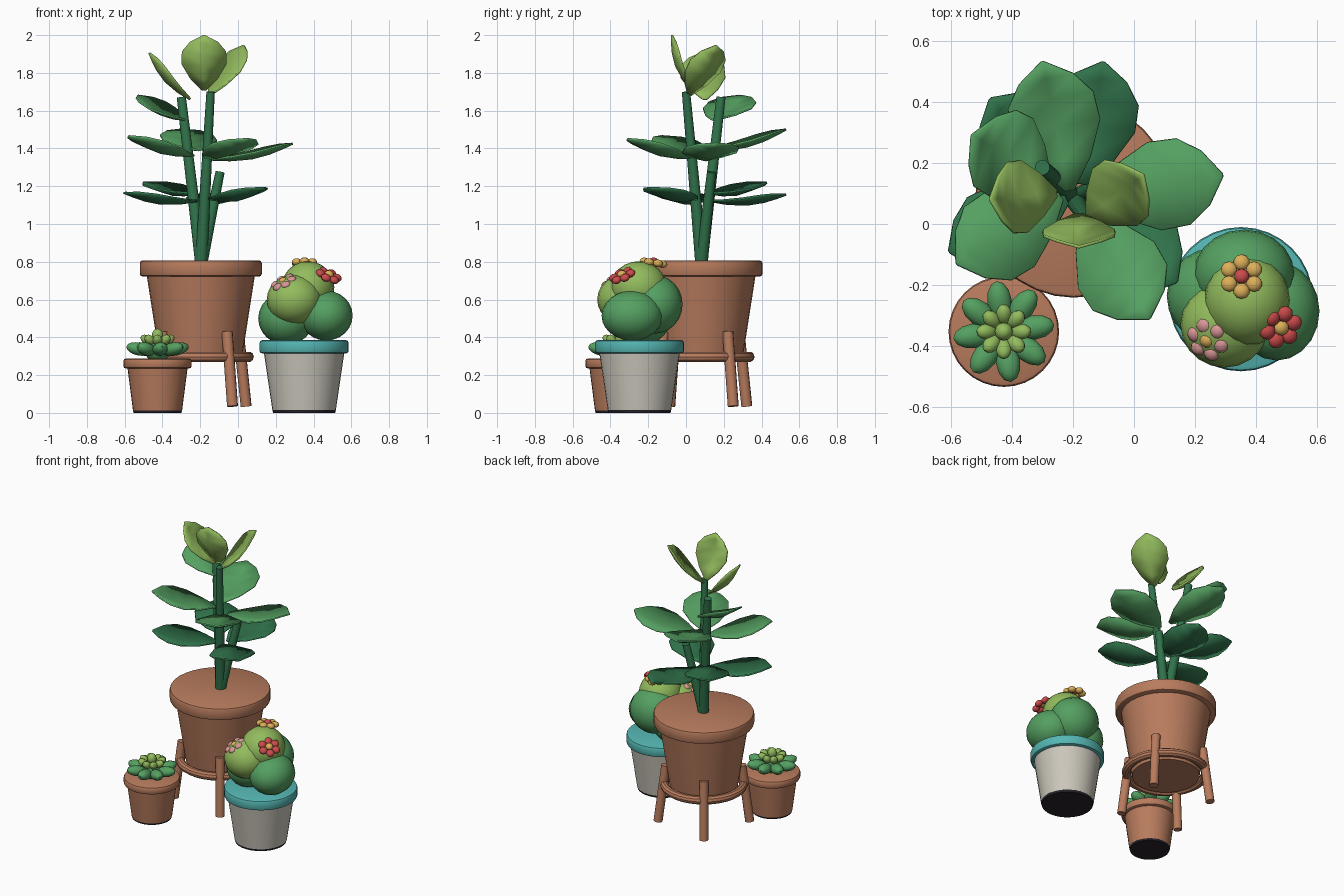
import bpy
import bmesh
from math import sin, cos, pi, radians
from mathutils import Vector, Matrix

cube = bpy.data.objects.get("Cube")
if cube:
    bpy.data.objects.remove(cube)

UP = Vector((0, 0, 1))
made = []


def material(name, r, g, b):
    m = bpy.data.materials.new(name)
    m.use_nodes = True
    m.diffuse_color = (r, g, b, 1)
    m.node_tree.nodes["Principled BSDF"].inputs["Base Color"].default_value = (r, g, b, 1)
    return m


terracotta = material("terracotta", .48, .2, .11)
dark_green = material("dark green", .03, .17, .07)
mid_green = material("mid green", .09, .35, .12)
light_green = material("light green", .29, .5, .11)
cream = material("cream glaze", .6, .57, .5)
teal = material("teal", .09, .47, .45)
black = material("black base", .02, .016, .023)
red = material("red", .6, .07, .07)
pink = material("pink", .7, .31, .31)
yellow = material("yellow", .72, .43, .1)


def finish(bm, name, mat):
    bmesh.ops.recalc_face_normals(bm, faces=bm.faces)
    mesh = bpy.data.meshes.new(name)
    bm.to_mesh(mesh)
    bm.free()
    mesh.materials.append(mat)
    ob = bpy.data.objects.new(name, mesh)
    bpy.context.collection.objects.link(ob)
    made.append(ob)
    return ob


def lathe(name, mat, x, y, profile, sides=32):
    """Spin a closed (radius, height) outline around a vertical axis."""
    bm = bmesh.new()
    verts = [bm.verts.new((x + r, y, z)) for r, z in profile]
    edges = [bm.edges.new(pair) for pair in zip(verts, verts[1:] + verts[:1])]
    bmesh.ops.spin(bm, geom=verts + edges, cent=(x, y, 0), axis=UP,
                   angle=2 * pi, steps=sides, use_duplicate=False)
    bmesh.ops.remove_doubles(bm, verts=bm.verts, dist=.0001)
    bmesh.ops.dissolve_degenerate(bm, dist=.0001, edges=bm.edges)
    return finish(bm, name, mat)


def rod(name, mat, start, end, r1, r2, sides=12):
    a, b = Vector(start), Vector(end)
    turn = (b - a).to_track_quat("Z", "Y").to_matrix().to_4x4()
    bm = bmesh.new()
    bmesh.ops.create_cone(bm, cap_ends=True, segments=sides, radius1=r1, radius2=r2,
                          depth=(b - a).length,
                          matrix=Matrix.Translation((a + b) / 2) @ turn)
    return finish(bm, name, mat)


def blob(name, mat, center, size, turn=Matrix(), sides=20, rings=12):
    bm = bmesh.new()
    bmesh.ops.create_uvsphere(
        bm, u_segments=sides, v_segments=rings, radius=1,
        matrix=Matrix.Translation(center) @ turn @ Matrix.Diagonal((*size, 1)))
    return finish(bm, name, mat)


def leaf(name, mat, base, tip, half_width, sag=.035, fold=.035):
    """Cupped pointed leaf with a creased midrib."""
    base, tip = Vector(base), Vector(tip)
    along = tip - base
    side = along.cross(UP).normalized()
    normal = side.cross(along).normalized()
    bm = bmesh.new()
    rows = []
    for t, w in ((0, .1), (.22, .6), (.48, .97), (.7, .95), (.87, .6), (1, .03)):
        mid = base + along * t - normal * sag * sin(pi * t)
        rows.append([bm.verts.new(mid + side * half_width * w * k + normal * fold * w * abs(k))
                     for k in (-1, 0, 1)])
    for a, b in zip(rows, rows[1:]):
        for i in (0, 1):
            bm.faces.new((a[i], a[i + 1], b[i + 1], b[i]))
    ob = finish(bm, name, mat)
    solid = ob.modifiers.new("thickness", "SOLIDIFY")
    solid.thickness = .01
    solid.offset = 0


def pot(name, x, y, body_mat, rim_mat, r_low, r_high, r_rim, z_low, z_rim, z_top):
    lathe(name + "_body", body_mat, x, y,
          [(0, z_low), (r_low, z_low), (r_high, z_rim + .01), (0, z_rim + .01)])
    e = .014
    lathe(name + "_rim", rim_mat, x, y,
          [(0, z_rim), (r_rim - e, z_rim), (r_rim - e * .3, z_rim + e * .3), (r_rim, z_rim + e),
           (r_rim, z_top - e), (r_rim - e * .3, z_top - e * .3), (r_rim - e, z_top), (0, z_top)])


def flower(name, petal_mat, heart_mat, center, normal):
    center = Vector(center)
    turn = Vector(normal).to_track_quat("Z", "Y").to_matrix().to_4x4()
    blob(name + "_heart", heart_mat, center + turn @ Vector((0, 0, .008)),
         (.025, .025, .02), turn, 10, 8)
    for i in range(6):
        a = i * pi / 3 + pi / 6
        blob(name + "_petal", petal_mat, center + turn @ Vector((cos(a), sin(a), 0)) * .047,
             (.027, .027, .02), turn, 10, 8)


# Large pot on its stand
PX, PY = -.197, .082
pot("large_pot", PX, PY, terracotta, terracotta, .215, .287, .323, .27, .722, .807)
lathe("stand_ring", terracotta, PX, PY,
      [(.253 + .028 * cos(i * pi / 5), .297 + .028 * sin(i * pi / 5)) for i in range(10)])
for i in range(4):
    a = radians(35 + 90 * i)
    c, s = cos(a), sin(a)
    rod("stand_leg", terracotta, (PX + .293 * c, PY + .293 * s, .035),
        (PX + .243 * c, PY + .243 * s, .43), .029, .029)

# Tall plant stems
root = (-.195, .082, .79)
rod("left_stem", dark_green, root, (-.3, .185, 1.67), .033, .025)
rod("right_stem", dark_green, root, (-.145, 0, 1.7), .033, .022)
rod("short_stem", dark_green, root, (-.095, .135, 1.275), .033, .024)

# Leaves from the bottom tier to the top tier
for base, tip in (((-.17, .13, 1.12), (-.1, .53, 1.155)),
                  ((-.23, .13, 1.16), (-.47, .41, 1.22)),
                  ((-.22, .08, 1.12), (-.605, -.09, 1.165)),
                  ((-.15, .05, 1.13), (.14, -.19, 1.19))):
    leaf("lower_leaf", dark_green, base, tip, .145)
for base, tip in (((-.21, .11, 1.39), (-.3, .53, 1.5)),
                  ((-.14, .09, 1.34), (.29, .16, 1.425)),
                  ((-.16, .03, 1.35), (.05, -.31, 1.45)),
                  ((-.24, .09, 1.36), (-.58, -.13, 1.465)),
                  ((-.28, .15, 1.55), (-.53, .29, 1.68))):
    leaf("middle_leaf", mid_green, base, tip, .15)
for base, tip in (((-.18, .03, 1.71), (-.18, -.075, 2)),
                  ((-.15, .02, 1.68), (.03, .16, 1.945)),
                  ((-.255, .1, 1.66), (-.47, .08, 1.905))):
    leaf("top_leaf", light_green, base, tip, .122)

# Small pot with a rosette succulent
SX, SY = -.426, -.352
pot("small_pot", SX, SY, terracotta, terracotta, .13, .16, .181, .012, .235, .288)
lathe("small_pot_base", black, SX, SY, [(0, 0), (.126, 0), (.13, .013), (0, .013)])
for name, mat, radius, z, size, tilt, offset in (
        ("outer_petal", mid_green, .1, .338, (.068, .04, .034), 12, 8),
        ("inner_petal", light_green, .056, .385, (.038, .026, .024), 35, 0)):
    for i in range(8):
        a = radians(offset + 45 * i)
        turn = Matrix.Rotation(a, 4, "Z") @ Matrix.Rotation(-radians(tilt), 4, "Y")
        blob(name, mat, (SX + radius * cos(a), SY + radius * sin(a), z), size, turn, 12, 8)
blob("rosette_core", mid_green, (SX, SY, .33), (.07, .07, .06), sides=12, rings=8)
blob("rosette_heart", light_green, (SX, SY, .41), (.03, .03, .036), sides=12, rings=8)

# Glazed pot with a clustered cactus
CX, CY = .35, -.246
pot("glazed_pot", CX, CY, cream, teal, .168, .214, .236, .014, .315, .385)
lathe("glazed_pot_base", black, CX, CY, [(0, 0), (.164, 0), (.168, .015), (0, .015)])
for name, mat, center, size in (
        ("cactus_right", mid_green, (.467, -.285, .515), (.14, .162, .132)),
        ("cactus_left", mid_green, (.255, -.235, .5), (.148, .155, .14)),
        ("cactus_back", mid_green, (.36, -.165, .575), (.165, .147, .155)),
        ("cactus_front", light_green, (.297, -.33, .6), (.145, .14, .132)),
        ("cactus_top", light_green, (.37, -.25, .665), (.14, .148, .138))):
    blob(name, mat, center, size)
flower("yellow_flower", yellow, red, (.352, -.172, .795), (0, .15, 1))
flower("red_flower", red, yellow, (.48, -.338, .727), (.35, -.35, .87))
flower("pink_flower", pink, yellow, (.242, -.378, .69), (-.4, -.35, .85))

# Smooth shading with sharp creases kept
bpy.ops.object.select_all(action="DESELECT")
for ob in made:
    ob.select_set(True)
bpy.context.view_layer.objects.active = made[0]
bpy.ops.object.shade_smooth_by_angle(angle=radians(35))
